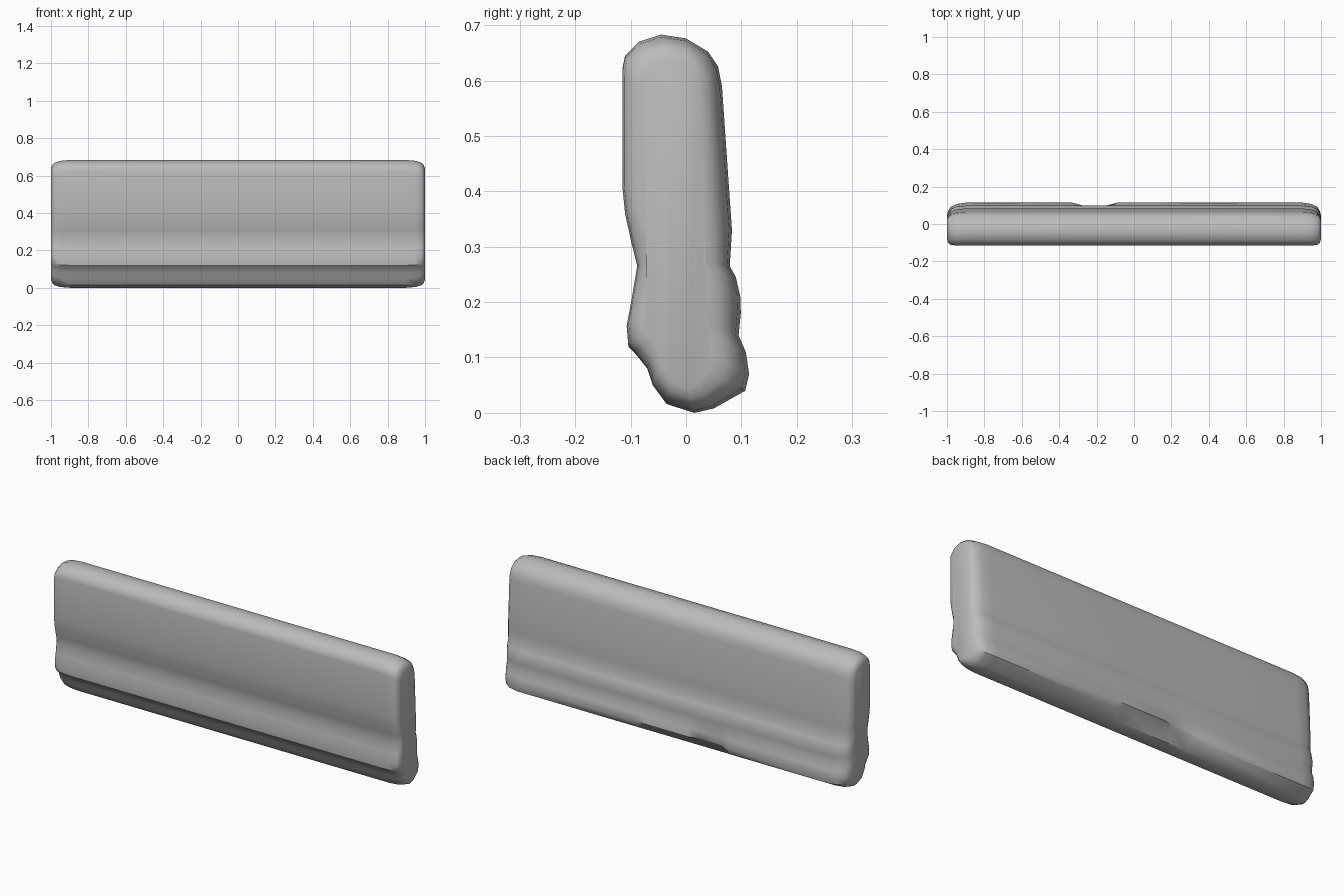
import bpy
import bmesh
import math

cube = bpy.data.objects.get("Cube")
if cube:
    bpy.data.objects.remove(cube, do_unlink=True)

# Plain grey upholstery
grey = bpy.data.materials.new("grey_fabric")
grey.use_nodes = True
colour = (0.5, 0.5, 0.5, 1)
grey.diffuse_color = colour
bsdf = next(n for n in grey.node_tree.nodes if n.type == 'BSDF_PRINCIPLED')
bsdf.inputs["Base Color"].default_value = colour
bsdf.inputs["Roughness"].default_value = 0.8

# Cushion cross-section (y, z): rear bulge, tall back, rounded top, front, front lip
profile = [
    (.015, 0), (.05, .008), (.107, .04), (.114, .07), (.108, .11), (.095, .14),
    (.099, .18), (.098, .21), (.09, .245), (.079, .265), (.083, .33), (.076, .43),
    (.065, .59), (.058, .625), (.04, .652), (0, .676), (-.045, .683), (-.085, .67),
    (-.11, .645), (-.115, .62), (-.115, .41), (-.11, .36), (-.098, .305),
    (-.088, .265), (-.097, .21), (-.107, .155), (-.104, .12), (-.09, .105),
    (-.07, .08), (-.06, .05), (-.035, .016),
]

# Rounded ends: x, then scale of the front half, rear half and height
ends = [(1, .72, .4, .87), (.993, .88, .62, .925), (.98, .97, .8, .96),
        (.95, 1, .94, .987), (.9, 1, 1, 1)]

# Rear recess: x, lift of the lower edge, depth of the notch in the bulge
recess = [(-.33, 0, 0), (-.27, 1, 1), (-.15, 1, 1), (-.09, .9, 0),
          (.14, .9, 0), (.2, 0, 0)]


def section(front=1, rear=1, height=1, lift=0, notch=0):
    """Cross-section points after end rounding and recessing."""
    points = []
    for i, (y, z) in enumerate(profile):
        if i == 2:
            y, z = y - .012 * lift, z + .025 * lift
        if 2 <= i <= 4:
            y -= notch * max(0, y - .098)
        y *= rear if y > 0 else front
        points.append((y, .34 + (z - .34) * height))
    return points


def loft(name, rings):
    """Skin closed cross-sections placed along x."""
    bm = bmesh.new()
    loops = [[bm.verts.new((x, y, z)) for y, z in pts] for x, pts in rings]
    count = len(profile)
    for a, b in zip(loops, loops[1:]):
        for i in range(count):
            j = (i + 1) % count
            bm.faces.new((a[i], a[j], b[j], b[i]))
    for cap in (loops[0], loops[-1]):
        bm.faces.new(cap)
    bmesh.ops.triangulate(bm, faces=[f for f in bm.faces if len(f.verts) > 4])
    bmesh.ops.recalc_face_normals(bm, faces=bm.faces)
    mesh = bpy.data.meshes.new(name)
    bm.to_mesh(mesh)
    bm.free()
    mesh.materials.append(grey)
    obj = bpy.data.objects.new(name, mesh)
    bpy.context.collection.objects.link(obj)
    return obj


# Backrest cushion from right end to left end
rings = [(-x, section(f, r, h)) for x, f, r, h in ends]
rings += [(x, section(lift=l, notch=n)) for x, l, n in recess]
rings += [(x, section(f, r, h)) for x, f, r, h in reversed(ends)]
backrest = loft("backrest_cushion", rings)

bpy.ops.object.select_all(action='DESELECT')
backrest.select_set(True)
bpy.context.view_layer.objects.active = backrest
bpy.ops.object.shade_smooth_by_angle(angle=math.radians(35))
